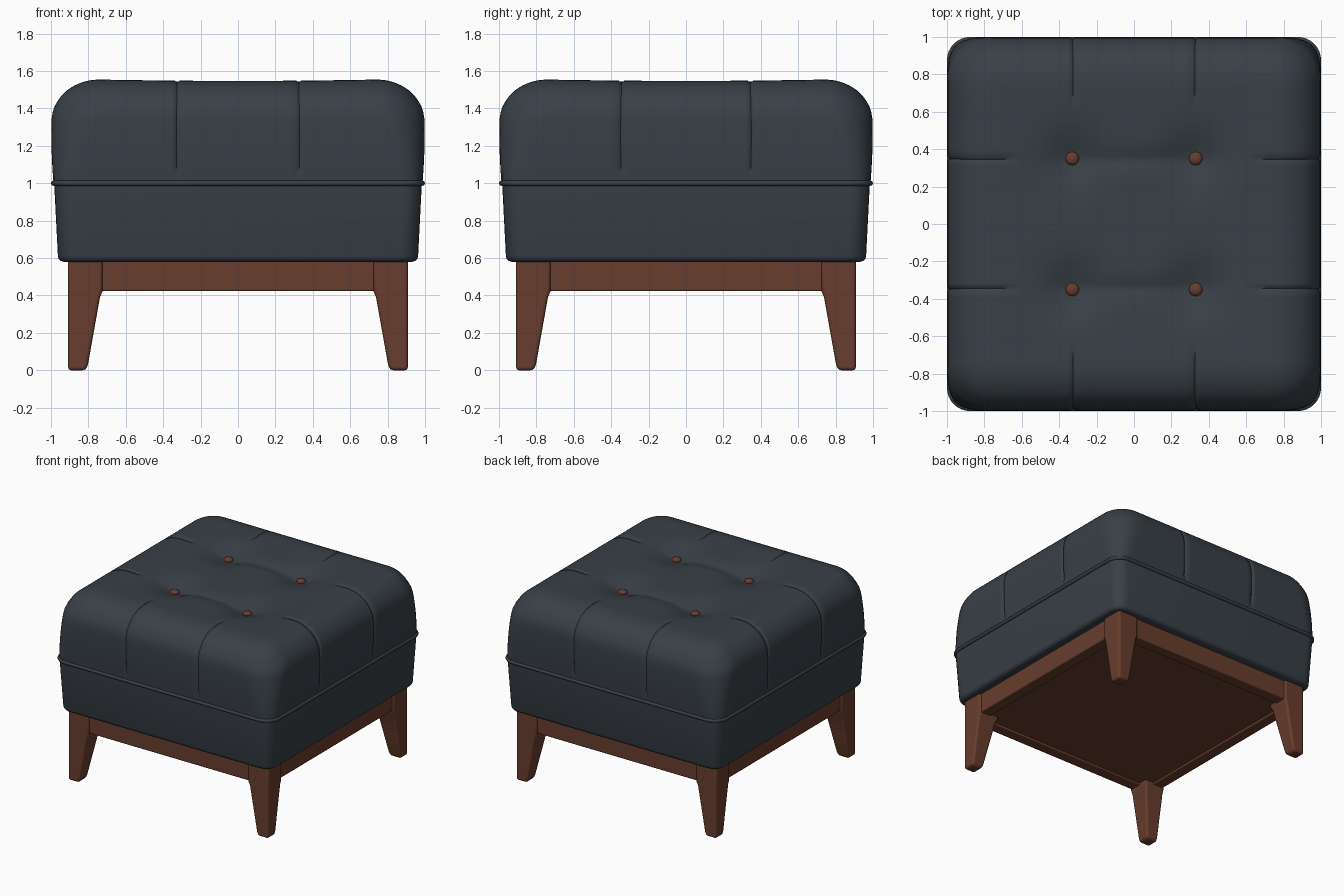
import bpy, bmesh, math
from mathutils import Vector

if "Cube" in bpy.data.objects:
    bpy.data.objects.remove(bpy.data.objects["Cube"])


def material(name, rgb):
    m = bpy.data.materials.new(name)
    m.use_nodes = True
    m.diffuse_color = (*rgb, 1)
    m.node_tree.nodes["Principled BSDF"].inputs["Base Color"].default_value = (*rgb, 1)
    return m


FABRIC = material("slate fabric", (0.040, 0.051, 0.062))
WOOD = material("brown wood", (0.135, 0.047, 0.026))
SEAM_X, SEAM_Y = 0.33, 0.35
TOP = 1.56


def finish(name, bm, mat, angle=40):
    bmesh.ops.recalc_face_normals(bm, faces=bm.faces)
    mesh = bpy.data.meshes.new(name)
    bm.to_mesh(mesh)
    bm.free()
    ob = bpy.data.objects.new(name, mesh)
    bpy.context.collection.objects.link(ob)
    mesh.materials.append(mat)
    bpy.ops.object.select_all(action="DESELECT")
    ob.select_set(True)
    bpy.context.view_layer.objects.active = ob
    bpy.ops.object.shade_smooth_by_angle(angle=math.radians(angle))
    return ob


def bevel(ob, width):
    mod = ob.modifiers.new("soft edges", "BEVEL")
    mod.width, mod.segments = width, 3
    mod.limit_method = "ANGLE"


def box(bm, lo, hi):
    made = bmesh.ops.create_cube(bm, size=1)["verts"]
    for v in made:
        v.co = Vector([a + (b - a) * (c + 0.5) for a, b, c in zip(lo, hi, v.co)])
    return made


def clamp(v, lo, hi):
    return max(lo, min(hi, v))


# Tufted cushion: a grid box rounded off, then dented and grooved
def grid_lines(seam):
    steps = [-1 + 0.04 * i for i in range(51)]
    keep = [s for s in steps if abs(abs(s) - seam) > 0.025]
    fine = [sg * (seam + d) for sg in (-1, 1) for d in (-0.014, 0, 0.014)]
    return sorted(keep + fine)


def gauss(d, width):
    return math.exp(-(d / width) ** 2)


def dent(x, y):
    sag = 0.03 * max(0, 1 - x * x) * max(0, 1 - y * y)
    dx, dy = abs(x) - SEAM_X, abs(y) - SEAM_Y
    tuft = 0.055 * gauss(math.hypot(dx, dy), 0.15)
    fold = 0.02 * gauss(dy, 0.05) * gauss(x, 0.3)
    return sag + tuft + fold


def shape_cushion(co):
    x, y, z = co
    t = clamp((z - 1) / 0.45, 0, 1)
    r, rz = 0.11 + 0.14 * t, 0.22
    core = Vector((clamp(x, r - 1, 1 - r), clamp(y, r - 1, 1 - r), min(z, TOP - rz)))
    n = Vector(((x - core.x) / r, (y - core.y) / r, (z - core.z) / rz)).normalized()
    p = core + Vector((n.x * r, n.y * r, n.z * rz))
    swell = 0.985 + 0.013 * math.sin(math.pi * clamp((p.z - 0.98) / 0.55, 0, 1))
    p.x *= swell
    p.y *= swell
    on_x = abs(abs(x) - SEAM_X) < 0.002 and abs(y) > 0.68
    on_y = abs(abs(y) - SEAM_Y) < 0.002 and abs(x) > 0.68
    if (on_x or on_y) and p.z > 1.04:
        p -= n * 0.012
    p.z -= dent(x, y) * max(0, n.z)
    return p


bm = bmesh.new()
xs, ys = grid_lines(SEAM_X), grid_lines(SEAM_Y)
zs = [0.99 + (TOP - 0.99) * i / 16 for i in range(17)]


def sheet(us, vs, place):
    rows = [[bm.verts.new(place(u, v)) for v in vs] for u in us]
    for a, b in zip(rows, rows[1:]):
        for j in range(len(vs) - 1):
            bm.faces.new((a[j], a[j + 1], b[j + 1], b[j]))


sheet(xs, ys, lambda u, v: (u, v, TOP))
for s in (-1, 1):
    sheet(xs, zs, lambda u, v: (u, s, v))
    sheet(ys, zs, lambda u, v: (s, u, v))
bmesh.ops.remove_doubles(bm, verts=bm.verts, dist=0.0005)
for v in bm.verts:
    v.co = shape_cushion(v.co)
finish("cushion", bm, FABRIC, 60)

# Upholstered base under the cushion, slightly tapered downward
bm = bmesh.new()
for v in box(bm, (-0.983, -0.983, 0.58), (0.983, 0.983, 1.0)):
    if v.co.z < 0.8:
        v.co.x *= 0.978
        v.co.y *= 0.978
upright = [e for e in bm.edges if abs(e.verts[0].co.z - e.verts[1].co.z) > 0.1]
bmesh.ops.bevel(bm, geom=upright, offset=0.1, segments=6, profile=0.5, affect="EDGES")
low = [e for e in bm.edges if all(v.co.z < 0.59 for v in e.verts)]
bmesh.ops.bevel(bm, geom=low, offset=0.03, segments=3, profile=0.5, affect="EDGES")
finish("upholstered_base", bm, FABRIC, 50)

# Piping around the join
curve = bpy.data.curves.new("piping", "CURVE")
curve.dimensions = "3D"
curve.bevel_depth, curve.bevel_resolution = 0.014, 2
path = []
for k in range(4):
    mid = math.pi / 2 * k + math.pi / 4
    cx, cy = (math.copysign(0.876, f(mid)) for f in (math.cos, math.sin))
    for i in range(9):
        a = math.pi / 2 * (k + i / 8)
        path.append((cx + 0.11 * math.cos(a), cy + 0.11 * math.sin(a), 1.0, 1))
spline = curve.splines.new("POLY")
spline.points.add(len(path) - 1)
for pt, co in zip(spline.points, path):
    pt.co = co
spline.use_cyclic_u = True
curve.materials.append(FABRIC)
bpy.context.collection.objects.link(bpy.data.objects.new("piping", curve))

# Tuft buttons
bm = bmesh.new()
for sx in (-1, 1):
    for sy in (-1, 1):
        made = bmesh.ops.create_uvsphere(bm, u_segments=16, v_segments=8, radius=0.036)
        for v in made["verts"]:
            v.co.z *= 0.55
            v.co += Vector((sx * SEAM_X, sy * SEAM_Y, TOP - dent(SEAM_X, SEAM_Y) + 0.008))
finish("tuft_buttons", bm, WOOD)

# Tapered corner legs, straight outside and sloped inside
bm = bmesh.new()
OUT = 0.908
profile = [(0, 0.815), (0.03, 0.802), (0.2, 0.772), (0.39, 0.738), (0.42, 0.725), (0.6, 0.725)]
rings = [[bm.verts.new(c) for c in ((i, i, z), (OUT, i, z), (OUT, OUT, z), (i, OUT, z))]
         for z, i in profile]
for a, b in zip(rings, rings[1:]):
    for j in range(4):
        k = (j + 1) % 4
        bm.faces.new((a[j], a[k], b[k], b[j]))
bm.faces.new(rings[0])
bm.faces.new(rings[-1])
legs = finish("legs", bm, WOOD)
bevel(legs, 0.016)
legs.modifiers.new("four corners", "MIRROR").use_axis = (True, True, False)

# Apron rails and the panel that closes the underside
bm = bmesh.new()
for s in (-1, 1):
    near, far = sorted((s * 0.8, s * 0.893))
    box(bm, (-0.8, near, 0.423), (0.8, far, 0.6))
    box(bm, (near, -0.8, 0.423), (far, 0.8, 0.6))
bevel(finish("apron_rails", bm, WOOD), 0.008)
bm = bmesh.new()
box(bm, (-0.81, -0.81, 0.438), (0.81, 0.81, 0.58))
finish("underside_panel", bm, WOOD)
